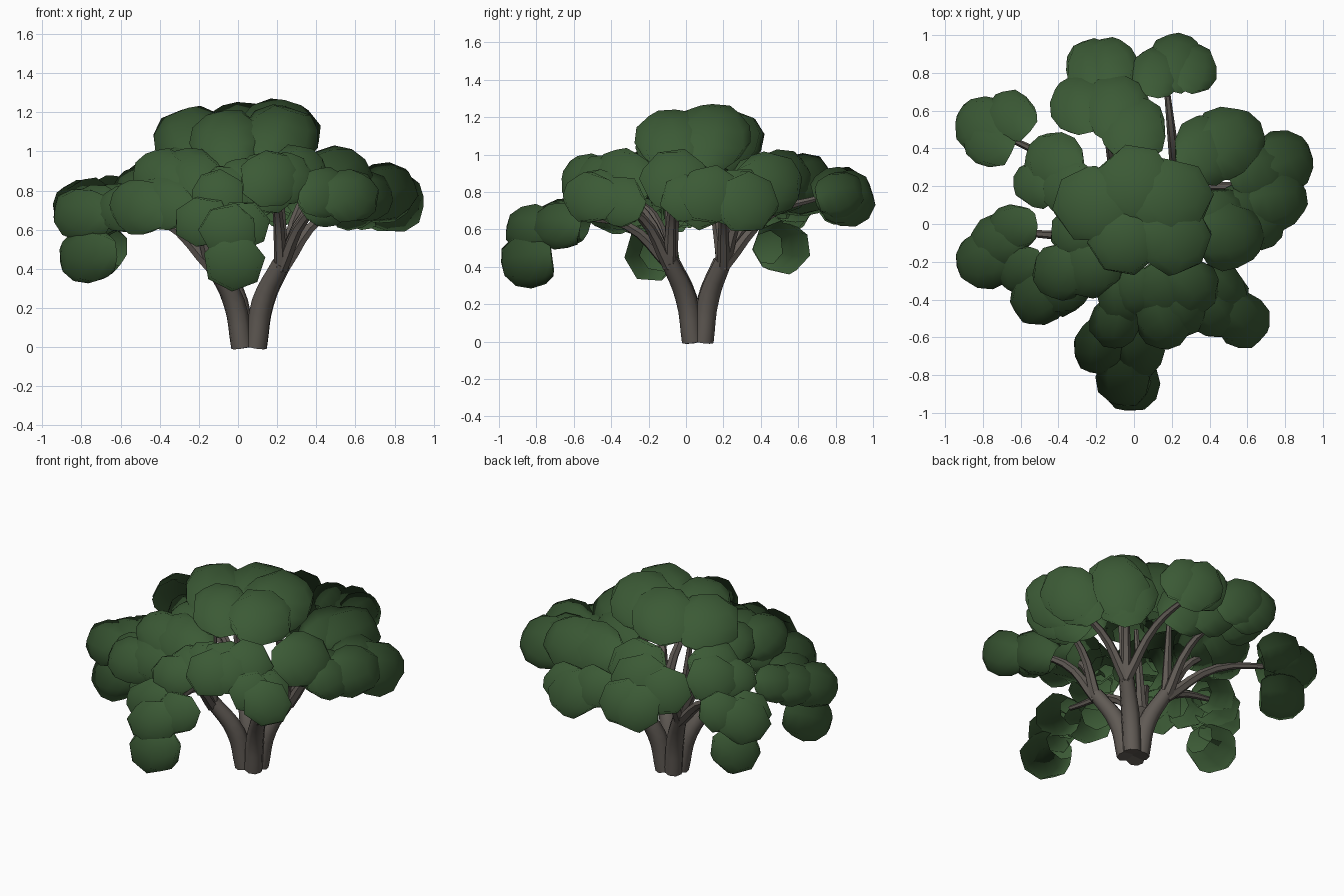
import bpy, bmesh, math, random
from mathutils import Vector, Matrix

if "Cube" in bpy.data.objects:
    bpy.data.objects.remove(bpy.data.objects["Cube"])

random.seed(11)


def material(name, rgb):
    m = bpy.data.materials.new(name)
    m.diffuse_color = (*rgb, 1)
    m.use_nodes = True
    m.node_tree.nodes["Principled BSDF"].inputs["Base Color"].default_value = m.diffuse_color
    return m


leaf = material("leaf green", (0.044, 0.102, 0.036))
bark = material("bark grey brown", (0.118, 0.103, 0.09))
HEART = Vector((0, 0, 0.5))          # point the canopy grows outward from


def make_object(name, bm, mat):
    me = bpy.data.meshes.new(name)
    bm.to_mesh(me)
    bm.free()
    me.materials.append(mat)
    for p in me.polygons:
        p.use_smooth = True
    ob = bpy.data.objects.new(name, me)
    bpy.context.collection.objects.link(ob)
    return ob


def leaf_clumps(name, z, flat, clumps):
    """Seven-sided leaf shells, open on the side facing the trunk."""
    bm = bmesh.new()
    for i, (x, y, r) in enumerate(clumps):
        c = Vector((x, y, z + 0.02 * ((i % 3) - 1)))
        out = (c - HEART).normalized()
        turn = (out.to_track_quat('Z', 'Y').to_matrix()
                @ Matrix.Rotation(random.uniform(0, 6.28), 3, 'Z'))
        new = bmesh.ops.create_uvsphere(bm, u_segments=7, v_segments=6,
                                        radius=1)["verts"]
        back_pole = [v for v in new if v.co.z < -0.95]
        for v in new:
            if v.co.z > 0.95:            # flattened front
                v.co.z = 0.95
            elif v.co.z < -0.8:          # wide open rim
                v.co.x, v.co.y, v.co.z = v.co.x * 1.25, v.co.y * 1.25, -0.78
            v.co = turn @ v.co * (r * 1.08 * random.uniform(0.96, 1.04))
            v.co.z *= flat
            v.co += c
        bmesh.ops.delete(bm, geom=back_pole, context='VERTS')
    ob = make_object(name, bm, leaf)
    # soften the shading so that each clump follows the whole canopy
    normals = [(v.normal * 0.45 + (v.co - HEART).normalized() * 0.75).normalized()
               for v in ob.data.vertices]
    ob.data.normals_split_custom_set_from_vertices(normals)


def limb(name, points, radii, sides=8):
    """Tapered tube through a few points, smoothed along its length."""
    cu = bpy.data.curves.new(name, 'CURVE')
    cu.dimensions = '3D'
    cu.bevel_depth = 1
    cu.bevel_resolution = sides // 2 - 2
    cu.use_fill_caps = True
    cu.resolution_u = 4
    sp = cu.splines.new('BEZIER')
    sp.bezier_points.add(len(points) - 1)
    for bp, p, r in zip(sp.bezier_points, points, radii):
        bp.co, bp.radius = p, r
        bp.handle_left_type = bp.handle_right_type = 'AUTO'
    ob = bpy.data.objects.new(name, cu)
    bpy.context.collection.objects.link(ob)
    me = bpy.data.meshes.new_from_object(ob)
    bpy.data.objects.remove(ob)
    me.materials.clear()
    me.materials.append(bark)
    mesh_ob = bpy.data.objects.new(name, me)
    bpy.context.collection.objects.link(mesh_ob)
    bpy.ops.object.select_all(action='DESELECT')
    mesh_ob.select_set(True)
    bpy.context.view_layer.objects.active = mesh_ob
    bpy.ops.object.shade_smooth_by_angle(angle=math.radians(50))


# Four stems leaning out of one base
forks = [Vector(p) for p in ((0.23, 0.2, 0.43), (0.22, -0.09, 0.43),
                             (-0.13, -0.08, 0.43), (-0.09, 0.19, 0.43))]
base = Vector((0.058, 0.065, 0))
for i, f in enumerate(forks):
    lean = Vector((f.x - base.x, f.y - base.y, 0))
    foot = base + lean * 0.2
    mid = base + lean * 0.42 + Vector((0, 0, 0.23))
    limb(f"stem_{i + 1}", (foot, mid, f), (0.056, 0.056, 0.045))

# Branches run from the nearest fork up into the leaves
tips = [(0.17, 0.75, 0.78), (-0.16, 0.6, 0.8), (0.42, 0.42, 0.85), (0.68, 0.2, 0.76),
        (0.5, -0.06, 0.8), (0.5, -0.42, 0.75), (0.18, -0.38, 0.8), (0.2, 0.1, 1.02),
        (-0.02, -0.62, 0.66), (-0.1, -0.1, 1.0), (-0.35, -0.28, 0.76), (-0.68, -0.04, 0.7),
        (-0.45, 0.28, 0.8), (-0.72, 0.48, 0.72), (-0.15, 0.15, 1.0)]
for i, t in enumerate(tips):
    t = Vector(t)
    f = min(forks, key=lambda q: (q - t).length)
    bend = f.lerp(t, 0.45) + Vector((0, 0, 0.09 if t.z < 0.9 else 0))
    limb(f"branch_{i + 1}", (f - Vector((0, 0, 0.03)), bend, t), (0.035, 0.025, 0.014), 6)

# Crown
leaf_clumps("crown_leaves", 1.075, 0.82,
            [(-0.22, 0.1, 0.2), (0.01, 0.21, 0.2), (0.2, 0.14, 0.205),
             (-0.05, -0.09, 0.18), (0.21, -0.07, 0.19)])
# Back
leaf_clumps("back_leaves", 0.84, 0.95,
            [(-0.29, 0.63, 0.15), (-0.1, 0.62, 0.17), (0.0, 0.5, 0.17)])
leaf_clumps("back_end_leaves", 0.785, 0.98,
            [(-0.22, 0.83, 0.14), (-0.13, 0.84, 0.14), (0.12, 0.8, 0.13),
             (0.22, 0.85, 0.15), (0.31, 0.82, 0.125)])
# Right
leaf_clumps("right_leaves", 0.84, 0.92,
            [(0.4, 0.4, 0.18), (0.5, 0.43, 0.185), (0.5, -0.06, 0.175), (0.44, 0.05, 0.14)])
leaf_clumps("right_end_leaves", 0.765, 0.97,
            [(0.78, 0.32, 0.165), (0.66, 0.28, 0.16), (0.75, 0.13, 0.155),
             (0.58, 0.08, 0.14), (0.66, 0.0, 0.13)])
# Front right
leaf_clumps("front_right_leaves", 0.86, 0.92,
            [(0.16, -0.36, 0.165), (0.16, -0.51, 0.15), (0.29, -0.33, 0.155),
             (0.02, -0.36, 0.13), (0.24, -0.45, 0.14)])
leaf_clumps("front_right_end_leaves", 0.77, 0.95,
            [(0.46, -0.36, 0.14), (0.57, -0.51, 0.14), (0.43, -0.47, 0.13)])
# Front
leaf_clumps("front_leaves", 0.8, 0.95, [(-0.1, -0.52, 0.13), (-0.06, -0.4, 0.135)])
leaf_clumps("front_end_leaves", 0.62, 0.9,
            [(-0.05, -0.82, 0.14), (0.02, -0.68, 0.135), (-0.18, -0.65, 0.14)])
leaf_clumps("front_hanging_leaves", 0.455, 0.95, [(-0.02, -0.84, 0.15)])
# Left front
leaf_clumps("left_front_leaves", 0.87, 0.92,
            [(-0.24, -0.22, 0.17), (-0.38, -0.25, 0.15), (-0.3, -0.04, 0.14)])
leaf_clumps("left_front_low_leaves", 0.72, 0.92,
            [(-0.59, -0.24, 0.125), (-0.5, -0.38, 0.15), (-0.38, -0.33, 0.15)])
leaf_clumps("left_end_leaves", 0.7, 0.88,
            [(-0.79, -0.19, 0.15), (-0.72, -0.1, 0.14), (-0.64, -0.02, 0.125)])
leaf_clumps("left_hanging_leaves", 0.485, 0.97, [(-0.76, -0.18, 0.145)])
# Left back
leaf_clumps("left_back_leaves", 0.82, 0.94,
            [(-0.51, 0.21, 0.12), (-0.42, 0.33, 0.15), (-0.34, 0.2, 0.15)])
leaf_clumps("left_back_end_leaves", 0.735, 0.9,
            [(-0.79, 0.52, 0.15), (-0.76, 0.44, 0.135), (-0.65, 0.57, 0.13)])
leaf_clumps("left_back_hanging_leaves", 0.525, 0.95, [(-0.72, 0.51, 0.145)])
